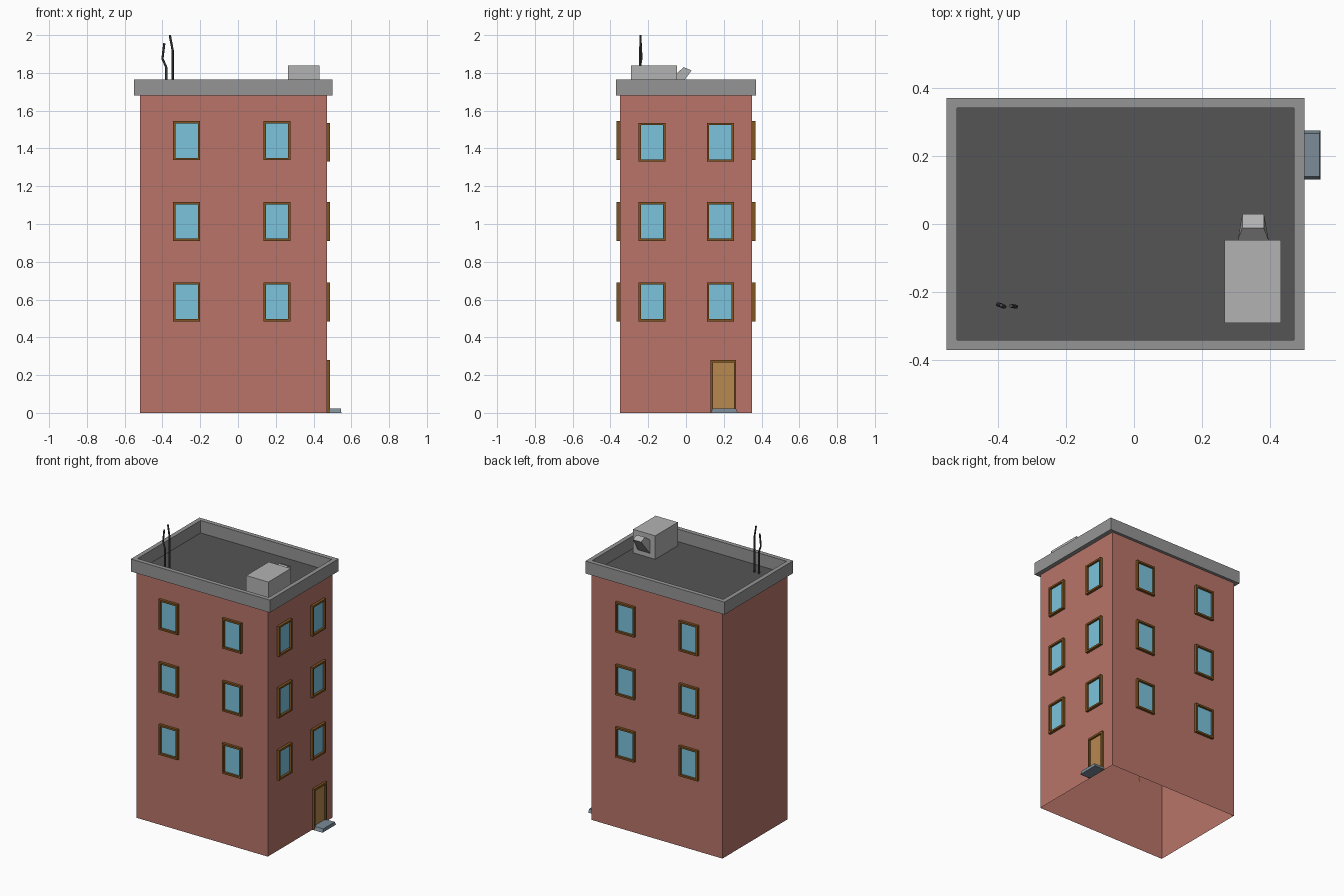
import bpy, bmesh
from mathutils import Matrix, Vector

if "Cube" in bpy.data.objects:
    bpy.data.objects.remove(bpy.data.objects["Cube"])


def mat(name, r, g, b):
    m = bpy.data.materials.new(name)
    m.diffuse_color = (r, g, b, 1)
    m.use_nodes = True
    m.node_tree.nodes["Principled BSDF"].inputs["Base Color"].default_value = m.diffuse_color
    return m


BRICK = mat("brick", .48, .175, .14)
GLASS = mat("glass", .20, .55, .73)
TRIM = mat("trim", .22, .09, .015)
WOOD = mat("wood", .48, .25, .08)
ROOF = mat("roof", .09, .09, .09)
STONE = mat("stone", .30, .30, .30)
METAL = mat("metal", .45, .45, .45)
STEP = mat("step", .20, .26, .31)
DARK = mat("dark", .07, .07, .07)


def make(name, verts, faces, material, mtx=None, recalc=True):
    bm = bmesh.new()
    vs = [bm.verts.new(v) for v in verts]
    for f in faces:
        bm.faces.new([vs[i] for i in f])
    if mtx:
        bm.transform(mtx)
    if recalc:
        bmesh.ops.recalc_face_normals(bm, faces=bm.faces[:])
    me = bpy.data.meshes.new(name)
    bm.to_mesh(me)
    bm.free()
    me.materials.append(material)
    ob = bpy.data.objects.new(name, me)
    bpy.context.collection.objects.link(ob)
    return ob


def rect(x0, x1, y0, y1, z):
    return [(x0, y0, z), (x1, y0, z), (x1, y1, z), (x0, y1, z)]


SIDES = [(i, (i + 1) % 4, (i + 1) % 4 + 4, i + 4) for i in range(4)]
CAPS = [(3, 2, 1, 0), (4, 5, 6, 7)]


def loft(name, lower, upper, material, mtx=None):
    return make(name, lower + upper, SIDES + CAPS, material, mtx)


def ring(name, x0, x1, y0, y1, z0, z1, t, material, mtx=None):
    """Rectangular frame of wall thickness t."""
    verts = []
    for d, z in ((0, z0), (0, z1), (t, z1), (t, z0)):
        verts += rect(x0 + d, x1 - d, y0 + d, y1 - d, z)
    faces = [(a * 4 + i, a * 4 + (i + 1) % 4, b * 4 + (i + 1) % 4, b * 4 + i)
             for a, b in ((0, 1), (1, 2), (2, 3), (3, 0)) for i in range(4)]
    return make(name, verts, faces, material, mtx)


def plane(name, x0, x1, y0, y1, z, material, mtx=None):
    return make(name, rect(x0, x1, y0, y1, z), [(0, 1, 2, 3)], material, mtx, False)


def wall_frame(u, w, origin):
    """Local axes on a wall: u along it, z up, w outward."""
    m = Matrix((u, (0, 0, 1), w)).transposed().to_4x4()
    m.translation = Vector(origin)
    return m


# Wall shell, open underneath
X0, X1, Y = -.52, .47, .35
make("walls", rect(X0, X1, -Y, Y, 0) + rect(X0, X1, -Y, Y, 1.68), SIDES, BRICK, None, False)

# Roof deck and parapet
plane("roof_deck", X0, X1, -Y, Y, 1.68, ROOF)
ring("parapet", -.55, .50, -.37, .37, 1.68, 1.765, .03, STONE)

# Windows on front, back and right
FRONT = wall_frame((1, 0, 0), (0, -1, 0), (0, -Y, 0))
BACK = wall_frame((-1, 0, 0), (0, 1, 0), (0, Y, 0))
RIGHT = wall_frame((0, 1, 0), (1, 0, 0), (X1, 0, 0))
for side, mtx, centres in (("front", FRONT, (-.272, .207)),
                           ("back", BACK, (-.207, .272)),
                           ("right", RIGHT, (-.18, .182))):
    for c in centres:
        for z in (.588, 1.013, 1.433 if side == "right" else 1.441):
            ext = (c - .071, c + .071, z - .103, z + .103)
            ring(side + "_window_frame", *ext, 0, .018, .012, TRIM, mtx)
            plane(side + "_window_glass", *ext, .004, GLASS, mtx)

# Door with a three-sided frame
outline = [(.13, 0), (.142, 0), (.142, .266), (.254, .266),
           (.254, 0), (.266, 0), (.266, .28), (.13, .28)]
n = len(outline)
quads = [(0, 1, 2, 7), (2, 3, 6, 7), (3, 4, 5, 6)]
make("door_frame", [(u, v, w) for w in (0, .016) for u, v in outline],
     [tuple(reversed(q)) for q in quads] + [tuple(i + n for i in q) for q in quads]
     + [(i, (i + 1) % n, (i + 1) % n + n, i + n) for i in range(n)], TRIM, RIGHT)
plane("door", .13, .266, 0, .28, .004, WOOD, RIGHT)

# Doorstep
loft("doorstep", rect(.47, .547, .13, .274, 0), rect(.47, .545, .14, .265, .022), STEP)

# Rooftop unit and its upturned vent
loft("rooftop_unit", rect(.265, .432, -.29, -.047, 1.68),
     rect(.265, .432, -.29, -.047, 1.84), METAL)
loft("vent_hood",
     [(.305, -.047, 1.71), (.395, -.047, 1.71), (.395, -.047, 1.80), (.305, -.047, 1.80)],
     [(.318, .03, 1.813), (.381, .03, 1.813), (.381, -.012, 1.83), (.318, -.012, 1.83)], METAL)

# Bent aerials
for name, pts in (("short_aerial", [(-.38, -.243, 1.68), (-.38, -.243, 1.83),
                                    (-.40, -.236, 1.875), (-.39, -.238, 1.957)]),
                  ("tall_aerial", [(-.346, -.243, 1.68), (-.346, -.243, 1.92),
                                   (-.361, -.24, 2.0)])):
    cu = bpy.data.curves.new(name, 'CURVE')
    cu.dimensions = '3D'
    cu.bevel_depth = .006
    cu.bevel_resolution = 1
    cu.use_fill_caps = True
    sp = cu.splines.new('POLY')
    sp.points.add(len(pts) - 1)
    for p, co in zip(sp.points, pts):
        p.co = (*co, 1)
    sp.use_smooth = False
    cu.materials.append(DARK)
    bpy.context.collection.objects.link(bpy.data.objects.new(name, cu))
